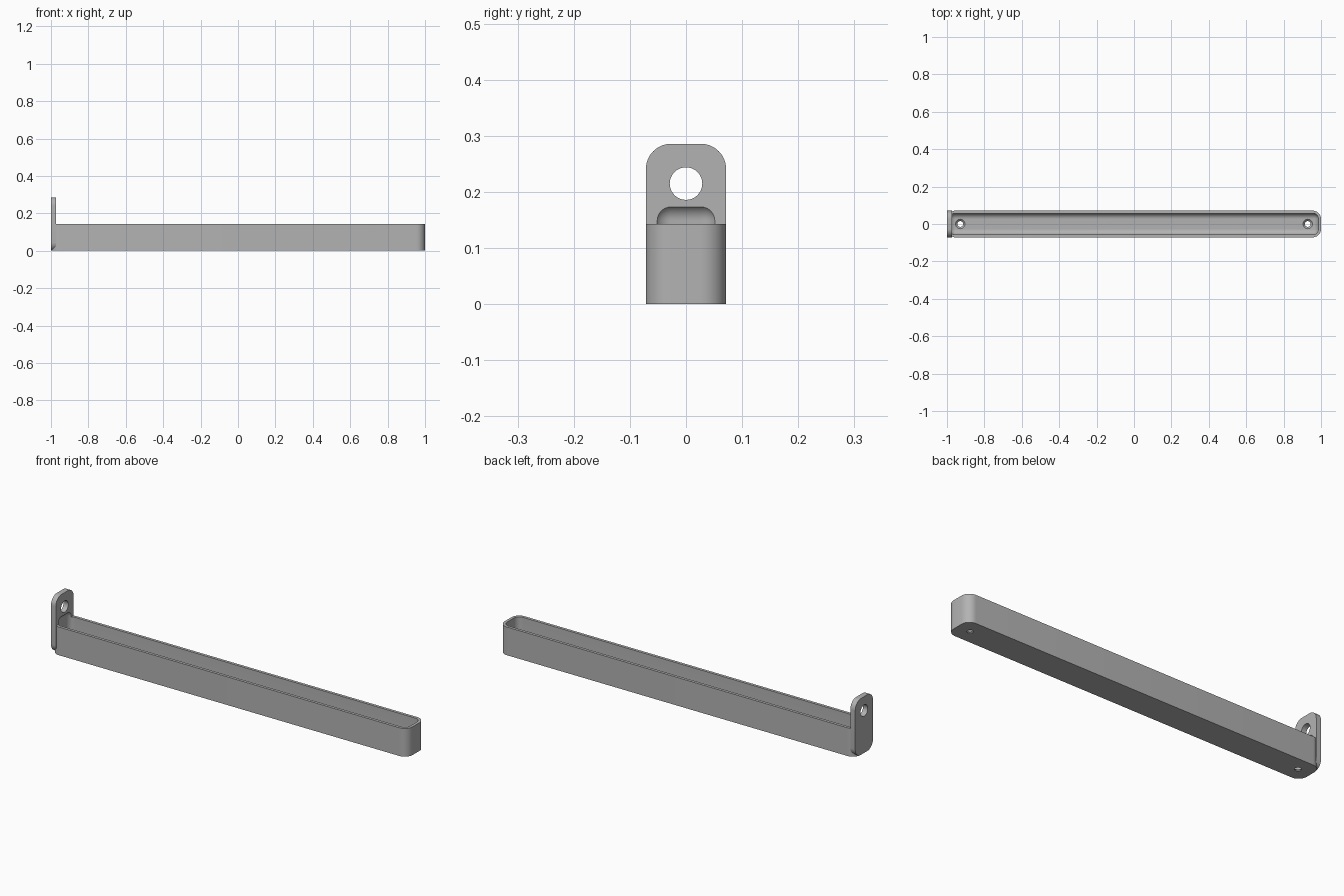
import bpy, bmesh, math
from mathutils import Vector, Matrix

old = bpy.data.objects.get("Cube")
if old:
    bpy.data.objects.remove(old, do_unlink=True)

GREY = (0.45, 0.45, 0.45, 1)
mat = bpy.data.materials.new("plain grey")
mat.use_nodes = True
mat.diffuse_color = GREY
mat.node_tree.nodes["Principled BSDF"].inputs["Base Color"].default_value = GREY

HALF_W, HEIGHT = 0.0715, 0.143
WALL, CORNER = 0.0145, 0.045
TAB_T, TAB_H = 0.027, 0.286


def finish(name, bm):
    bmesh.ops.recalc_face_normals(bm, faces=bm.faces)
    mesh = bpy.data.meshes.new(name)
    bm.to_mesh(mesh)
    bm.free()
    mesh.materials.append(mat)
    ob = bpy.data.objects.new(name, mesh)
    bpy.context.collection.objects.link(ob)
    return ob


def rounded_box(name, low, high, radius, axis=None, segments=10):
    """Box between two corners; rounds edges along one axis, or all edges."""
    low, high = Vector(low), Vector(high)
    bm = bmesh.new()
    bmesh.ops.create_cube(bm, size=1)
    for v in bm.verts:
        v.co = (low + high) / 2 + v.co * (high - low)
    edges = [e for e in bm.edges if axis is None
             or abs((e.verts[0].co - e.verts[1].co)[axis]) > 1e-4]
    bmesh.ops.bevel(bm, geom=edges, offset=radius, segments=segments,
                    profile=0.5, affect='EDGES')
    return finish(name, bm)


def cone(name, centre, r1, r2, depth, rotation=None):
    bm = bmesh.new()
    matrix = Matrix.Translation(centre) @ (rotation or Matrix())
    bmesh.ops.create_cone(bm, cap_ends=True, segments=40, radius1=r1,
                          radius2=r2, depth=depth, matrix=matrix)
    return finish(name, bm)


def combine(ob, tool, operation):
    tool.hide_render = True
    mod = ob.modifiers.new("combine", 'BOOLEAN')
    mod.operation, mod.object, mod.solver = operation, tool, 'EXACT'
    bpy.ops.object.select_all(action='DESELECT')
    bpy.context.view_layer.objects.active = ob
    ob.select_set(True)
    bpy.ops.object.modifier_apply(modifier=mod.name)
    bpy.data.objects.remove(tool, do_unlink=True)


# Long body with rounded ends
tray = rounded_box("hanging_tray", (-1, -HALF_W, 0), (1, HALF_W, HEIGHT), CORNER, axis=2)

# Upright mounting tab at the end
tab = rounded_box("mounting_tab", (-1, -HALF_W, 0), (-1 + TAB_T, HALF_W, TAB_H), CORNER, axis=0)
combine(tray, tab, 'UNION')

# Round-edged hollow, which also scoops into the tab
inner = HALF_W - WALL
hollow = rounded_box("hollow", (-1 + WALL, -inner, WALL), (1 - WALL, inner, 0.179), 0.03)
combine(tray, hollow, 'DIFFERENCE')

# Hole through the tab
combine(tray, cone("tab_hole", (-1, 0, 0.215), 0.029, 0.029, 0.2,
                   Matrix.Rotation(math.pi / 2, 4, 'Y')), 'DIFFERENCE')

# Countersunk screw holes in the floor
for x in (-0.929, 0.929):
    combine(tray, cone("screw_hole", (x, 0, 0), 0.015, 0.015, 0.06), 'DIFFERENCE')
    combine(tray, cone("countersink", (x, 0, 0.0115), 0.015, 0.03, 0.015), 'DIFFERENCE')

bpy.ops.object.shade_smooth_by_angle(angle=math.radians(30))
